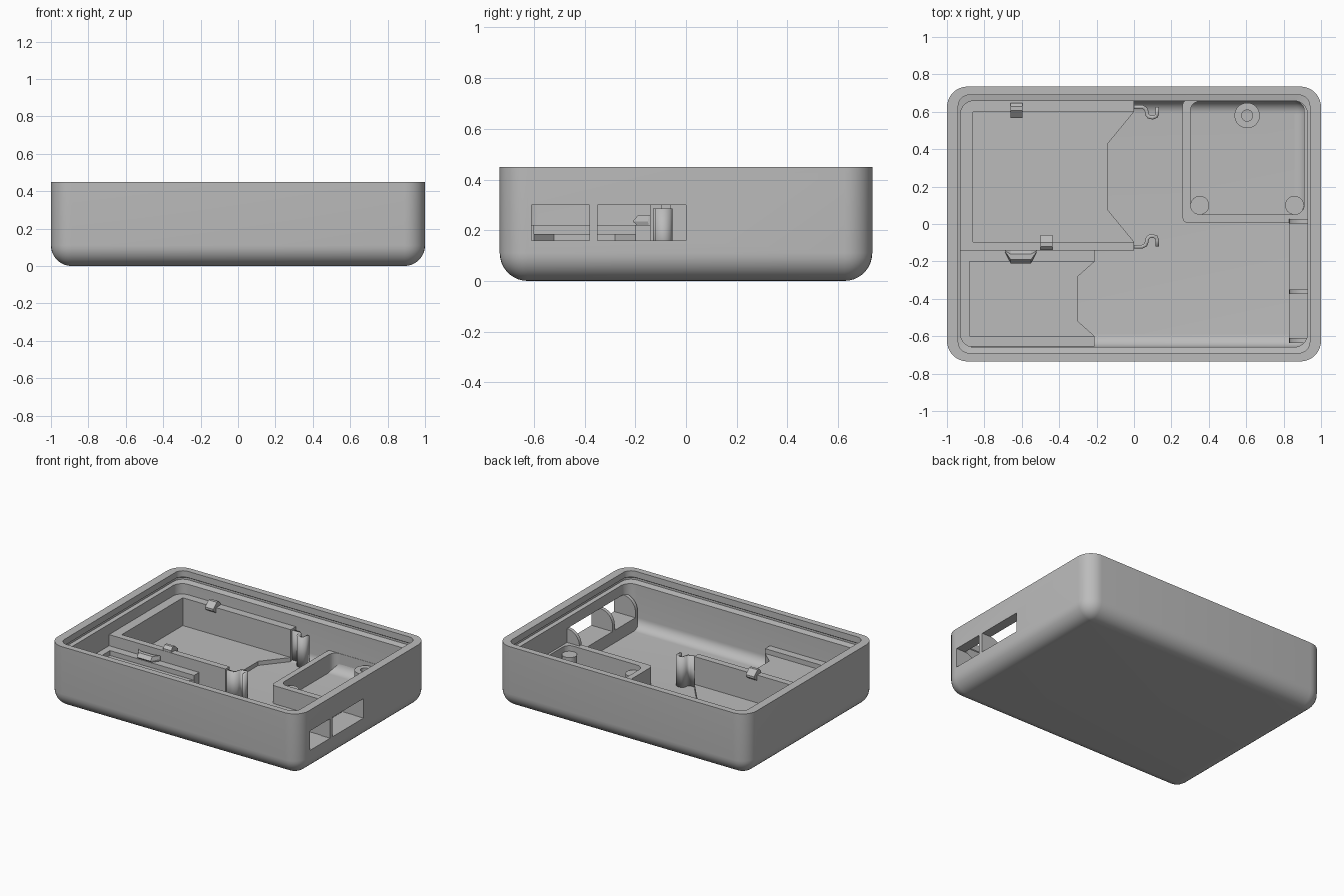
import bpy, bmesh, math

cube = bpy.data.objects.get("Cube")
if cube:
    bpy.data.objects.remove(cube, do_unlink=True)

grey = bpy.data.materials.new("plain_grey")
grey.use_nodes = True
grey.diffuse_color = (0.5, 0.5, 0.5, 1)
grey.node_tree.nodes["Principled BSDF"].inputs["Base Color"].default_value = (0.5, 0.5, 0.5, 1)

FLOOR = 0.07


def finish(bm, name):
    bmesh.ops.recalc_face_normals(bm, faces=bm.faces)
    mesh = bpy.data.meshes.new(name)
    bm.to_mesh(mesh)
    bm.free()
    mesh.materials.append(grey)
    ob = bpy.data.objects.new(name, mesh)
    bpy.context.collection.objects.link(ob)
    return ob


def smooth(ob):
    bpy.ops.object.select_all(action='DESELECT')
    ob.select_set(True)
    bpy.context.view_layer.objects.active = ob
    bpy.ops.object.shade_smooth_by_angle(angle=math.radians(30))


def box(name, x0, x1, y0, y1, z0, z1):
    return prism(name, [(x0, y0), (x1, y0), (x1, y1), (x0, y1)], z0, z1)


def prism(name, outline, lo, hi, axis="z"):
    """Extrude an outline along z, or a (y, z) / (x, z) outline along x / y."""
    place = {"z": lambda a, b, c: (a, b, c),
             "x": lambda a, b, c: (c, a, b),
             "y": lambda a, b, c: (a, c, b)}[axis]
    bm = bmesh.new()
    ends = [[bm.verts.new(place(a, b, c)) for a, b in outline] for c in (lo, hi)]
    for ring in ends:
        bm.faces.new(ring)
    for i in range(len(outline)):
        j = (i + 1) % len(outline)
        bm.faces.new((ends[0][i], ends[0][j], ends[1][j], ends[1][i]))
    return finish(bm, name)


def rounded(hx, hy, r, cx=0, cy=0, n=8):
    pts = []
    for k, (sx, sy) in enumerate([(1, 1), (-1, 1), (-1, -1), (1, -1)]):
        for i in range(n + 1):
            a = math.pi / 2 * (k + i / n)
            pts.append((cx + sx * (hx - r) + r * math.cos(a),
                        cy + sy * (hy - r) + r * math.sin(a)))
    return pts


def loft(name, rings, closed=False):
    """Join rings of points; cap the ends, or join last to first."""
    bm = bmesh.new()
    loops = [[bm.verts.new((x, y, z)) for x, y in pts] for pts, z in rings]
    pairs = list(zip(loops, loops[1:]))
    if closed:
        pairs.append((loops[-1], loops[0]))
    else:
        bm.faces.new(loops[0])
        bm.faces.new(loops[-1])
    for a, b in pairs:
        for i in range(len(a)):
            j = (i + 1) % len(a)
            bm.faces.new((a[i], a[j], b[j], b[i]))
    return finish(bm, name)


# Case: filleted outside, stepped and grooved rim, filleted inside
rings = []
R, F, STEPS = 0.11, 0.07, 9
for i in range(STEPS + 1):
    a = math.pi / 2 * i / STEPS
    inset = R * (1 - math.sin(a))
    rings.append((rounded(1 - inset, 0.735 - inset, max(R - inset, 0.002)), R * (1 - math.cos(a))))
rings += [(rounded(1, 0.735, R), 0.45),
          (rounded(0.94, 0.69, 0.06), 0.45),
          (rounded(0.94, 0.69, 0.06), 0.405),
          (rounded(0.952, 0.702, 0.07), 0.397),
          (rounded(0.952, 0.702, 0.07), 0.383),
          (rounded(0.928, 0.658, 0.072), 0.375)]
for i in range(STEPS + 1):
    a = math.pi / 2 * i / STEPS
    inset = F * (1 - math.cos(a))
    rings.append((rounded(0.928 - inset, 0.658 - inset, 0.072 - inset),
                  FLOOR + F * (1 - math.sin(a))))
case = loft("case", rings)

# Two port openings through the right-hand wall
for y0, y1 in ((-0.61, -0.38), (-0.35, 0.0)):
    cutter = box("port_cutter", 0.88, 1.1, y0, y1, 0.16, 0.30)
    cutter.hide_render = True
    mod = case.modifiers.new("port", 'BOOLEAN')
    mod.object = cutter
    mod.solver = 'EXACT'
    bpy.context.view_layer.objects.active = case
    bpy.ops.object.modifier_apply(modifier=mod.name)
    bpy.data.objects.remove(cutter, do_unlink=True)
smooth(case)


def tray(name, x0, x1, y0, y1, left, low, high, floor_z, wall_z, notch, slope):
    """Three walls open to the right, and a raised floor with a bevelled notch."""
    prism(name + "_walls", [(x0, y0), (x1, y0), (x1, low), (left, low),
                            (left, high), (x1, high), (x1, y1), (x0, y1)], FLOOR - 0.02, wall_z)
    prism(name + "_floor", [(left, low), (x1, low), (notch, low + slope),
                            (notch, high - slope), (x1, high), (left, high)], FLOOR - 0.02, floor_z)


tray("large_tray", -0.935, 0.0, -0.142, 0.665, -0.86, -0.095, 0.60, 0.10, 0.30, -0.14, 0.17)
tray("small_tray", -0.935, -0.21, -0.655, -0.142, -0.88, -0.60, -0.20, 0.185, 0.22, -0.30, 0.08)

# Springy S-shaped hooks at the open end of the large tray, mirrored
PATH = [(-0.01, 0.626), (0.045, 0.626), (0.062, 0.618), (0.068, 0.60), (0.07, 0.585),
        (0.08, 0.572), (0.10, 0.569), (0.118, 0.575), (0.124, 0.59), (0.124, 0.625)]
for side, flip in (("back", False), ("front", True)):
    bm = bmesh.new()
    columns = []
    for x, y in PATH:
        y = 0.505 - y if flip else y
        columns.append([bm.verts.new((x, y, z)) for z in (FLOOR - 0.01, 0.285)])
    for a, b in zip(columns, columns[1:]):
        bm.faces.new((a[0], b[0], b[1], a[1]))
    hook = finish(bm, side + "_spring_hook")
    mod = hook.modifiers.new("thickness", 'SOLIDIFY')
    mod.thickness = 0.02
    mod.offset = 0
    smooth(hook)


# Snap clips on the large tray walls, leaning inwards
def clip(name, x0, x1, wall_y, d):
    shape = [(0, 0.29), (0, 0.315), (0.02, 0.335), (0.04, 0.335), (0.08, 0.30), (0.08, 0.285), (0.045, 0.26)]
    prism(name, [(wall_y + d * a, z) for a, z in shape], x0, x1, "x")


clip("back_snap_clip", -0.66, -0.595, 0.648, -1)
clip("front_snap_clip", -0.50, -0.435, -0.14, 1)

# Flared retaining tab on the outside of the large tray
bm = bmesh.new()
sections = []
for x, reach in ((-0.69, 0.01), (-0.66, 0.07), (-0.55, 0.07), (-0.52, 0.01)):
    shape = [(0, 0.21), (0.7, 0.215), (1, 0.235), (0.7, 0.26), (0.3, 0.26), (0, 0.24)]
    sections.append([bm.verts.new((x, -0.14 - reach * a, z)) for a, z in shape])
bm.faces.new(sections[0])
bm.faces.new(sections[-1])
for a, b in zip(sections, sections[1:]):
    for i in range(len(a)):
        j = (i + 1) % len(a)
        bm.faces.new((a[i], a[j], b[j], b[i]))
finish(bm, "retaining_tab")

# Square compartment in the back right corner
outer = rounded(0.3375, 0.33, 0.03, 0.5975, 0.335)
inner = rounded(0.304, 0.302, 0.05, 0.606, 0.354)
loft("compartment_walls", [(outer, FLOOR - 0.02), (outer, 0.20), (inner, 0.20), (inner, FLOOR - 0.02)], True)


def circle(r, cx, cy, n=32):
    return [(cx + r * math.cos(2 * math.pi * i / n), cy + r * math.sin(2 * math.pi * i / n)) for i in range(n)]


# Screw boss and corner posts inside the compartment
boss_out, boss_in = circle(0.068, 0.605, 0.58), circle(0.03, 0.605, 0.58)
smooth(loft("screw_boss", [(boss_out, FLOOR - 0.02), (boss_out, 0.18),
                           (boss_in, 0.18), (boss_in, FLOOR - 0.02)], True))
for side, cx in (("left", 0.352), ("right", 0.858)):
    smooth(prism(side + "_corner_post", circle(0.05, cx, 0.10), FLOOR - 0.02, 0.16))

# Port shelf with rounded ribs
box("port_shelf", 0.83, 0.935, -0.635, 0.03, FLOOR - 0.02, 0.16)
rib = [(0.935, 0.15), (0.83, 0.15), (0.83, 0.20)]
rib += [(0.93 - 0.1 * math.cos(a), 0.20 + 0.1 * math.sin(a))
        for a in (math.pi / 2 * i / 10 for i in range(1, 11))] + [(0.935, 0.30)]
for name, y in (("front", -0.635), ("middle", -0.375), ("back", 0.003)):
    smooth(prism(name + "_port_rib", rib, y, y + 0.025, "y"))
